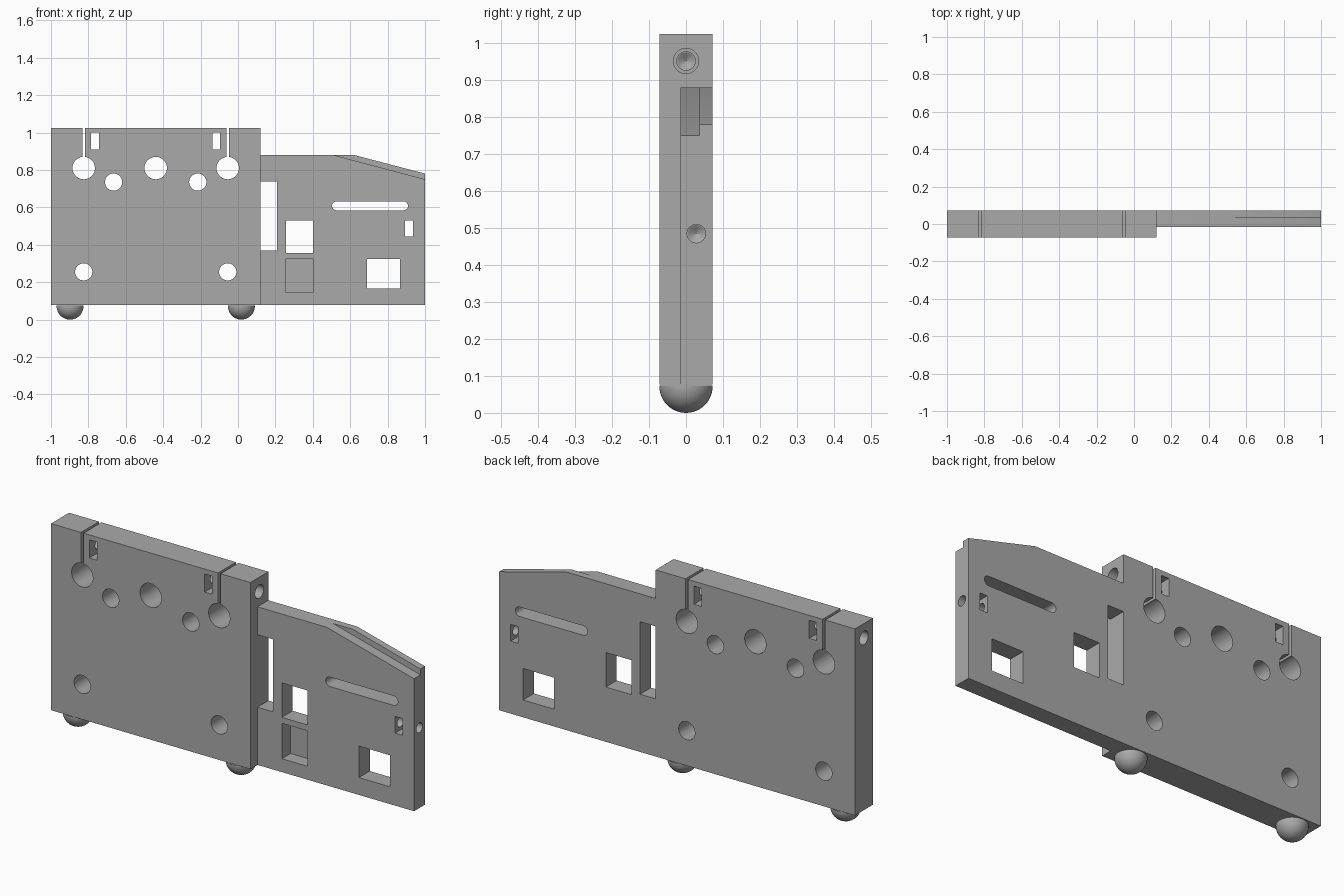
import bpy, bmesh
from math import radians, pi
from mathutils import Matrix, Vector

if "Cube" in bpy.data.objects:
    bpy.data.objects.remove(bpy.data.objects["Cube"])

grey = bpy.data.materials.new("plain grey")
grey.use_nodes = True
grey.diffuse_color = (0.4, 0.4, 0.4, 1)
grey.node_tree.nodes["Principled BSDF"].inputs["Base Color"].default_value = (0.4, 0.4, 0.4, 1)

HALF = 0.072          # half thickness of the thick panel
BASE, TOP = 0.077, 1.025
STEP_X, STEP_Y = 0.12, -0.015
MID = -0.44           # mirror line of the thick panel


def make_object(name, bm):
    bmesh.ops.recalc_face_normals(bm, faces=bm.faces)
    mesh = bpy.data.meshes.new(name)
    bm.to_mesh(mesh)
    bm.free()
    mesh.materials.append(grey)
    obj = bpy.data.objects.new(name, mesh)
    bpy.context.collection.objects.link(obj)
    return obj


def prism(name, points, direction):
    """Extrude a closed outline along a direction."""
    bm = bmesh.new()
    face = bm.faces.new([bm.verts.new(p) for p in points])
    ext = bmesh.ops.extrude_face_region(bm, geom=[face])
    moved = [g for g in ext["geom"] if isinstance(g, bmesh.types.BMVert)]
    bmesh.ops.translate(bm, verts=moved, vec=Vector(direction))
    return make_object(name, bm)


def front_prism(name, outline, y0=-0.2, y1=0.2):
    return prism(name, [(x, y0, z) for x, z in outline], (0, y1 - y0, 0))


def rod(name, start, end, radius, tip=None):
    """Cylinder (or cone, if a tip radius is given) between two points."""
    a, b = Vector(start), Vector(end)
    turn = (b - a).to_track_quat("Z", "Y").to_matrix().to_4x4()
    bm = bmesh.new()
    bmesh.ops.create_cone(bm, cap_ends=True, segments=48, radius1=radius,
                          radius2=radius if tip is None else tip,
                          depth=(b - a).length,
                          matrix=Matrix.Translation((a + b) / 2) @ turn)
    return make_object(name, bm)


def cut(cutter):
    """Subtract a cutter from the body and discard it."""
    mod = body.modifiers.new("cut", "BOOLEAN")
    mod.operation, mod.solver, mod.object = "DIFFERENCE", "EXACT", cutter
    bpy.context.view_layer.objects.active = body
    bpy.ops.object.modifier_apply(modifier=mod.name)
    bpy.data.objects.remove(cutter)


def cut_rect(x0, x1, z0, z1, y1=0.2):
    cut(front_prism("rect_cutter", [(x0, z0), (x1, z0), (x1, z1), (x0, z1)], -0.2, y1))


def cut_round(x, z, radius):
    cut(rod("round_cutter", (x, -0.2, z), (x, 0.2, z), radius))


def cut_drill(x0, x1, y, z, radius):
    """Blind drilled hole along x with a conical end."""
    sign = 1 if x1 > x0 else -1
    cut(rod("drill_cutter", (x0, y, z), (x1, y, z), radius))
    cut(rod("drill_tip_cutter", (x1 - sign * 0.001, y, z),
            (x1 + sign * 0.015, y, z), radius, 0.0005))


# Stepped panel: thick on one side, thin on the other
body = prism("stepped_panel",
             [(-1, -HALF, BASE), (STEP_X, -HALF, BASE), (STEP_X, STEP_Y, BASE),
              (1, STEP_Y, BASE), (1, HALF, BASE), (-1, HALF, BASE)],
             (0, 0, TOP - BASE))

# Lower sloped top of the thin panel, with a deeper slope on its front part
cut(front_prism("top_cutter", [(STEP_X, 0.88), (0.62, 0.88), (1.2, 0.728),
                               (1.2, 1.2), (STEP_X, 1.2)]))
cut(front_prism("slope_cutter", [(0.51, 0.88), (1.2, 0.697), (1.2, 1.2), (0.51, 1.2)],
                -0.2, 0.036))

# Holes, clamp slits and nut pockets, mirrored across the thick panel
cut_round(MID, 0.81, 0.06)
for s in (-1, 1):
    cut_round(MID + s * 0.385, 0.81, 0.06)
    cut_round(MID + s * 0.225, 0.735, 0.046)
    cut_round(MID + s * 0.385, 0.255, 0.046)
    slit = MID + s * 0.385
    cut_rect(slit - 0.007, slit + 0.007, 0.82, 1.2)
    nut = MID + s * 0.324
    cut_rect(nut - 0.021, nut + 0.021, 0.908, 1.0)
    cut(rod("clearance_cutter", (MID + s * 0.7, 0, 0.952), (slit, 0, 0.952), 0.034))
    cut_drill(slit + s * 0.005, MID + s * 0.25, 0, 0.952, 0.025)

# Windows of the thin panel
cut_rect(STEP_X, 0.208, 0.37, 0.738)
cut_rect(0.257, 0.4, 0.355, 0.53)
cut_rect(0.69, 0.865, 0.165, 0.325)
cut_rect(0.893, 0.935, 0.445, 0.53)
cut_rect(0.257, 0.4, 0.145, 0.325, y1=0.055)
cut_drill(1.1, 0.83, 0.028, 0.485, 0.025)

# Long slot with rounded ends
ends = []
for x, first in ((0.885, -pi / 2), (0.527, pi / 2)):
    for i in range(17):
        v = Matrix.Rotation(first + pi * i / 16, 2) @ Vector((0.024, 0))
        ends.append((x + v.x, 0.608 + v.y))
cut(front_prism("slot_cutter", ends))

# Round feet
feet = []
for side, x in (("right", -0.898), ("left", 0.018)):
    bm = bmesh.new()
    bmesh.ops.create_uvsphere(bm, u_segments=48, v_segments=24, radius=HALF)
    bmesh.ops.bisect_plane(bm, geom=bm.verts[:] + bm.edges[:] + bm.faces[:],
                           plane_co=(0, 0, 0.002), plane_no=(0, 0, 1), clear_outer=True)
    bmesh.ops.translate(bm, verts=bm.verts, vec=(x, 0, HALF))
    feet.append(make_object(side + "_foot", bm))

# Smooth shading with sharp edges kept
for obj in [body] + feet:
    bpy.ops.object.select_all(action="DESELECT")
    obj.select_set(True)
    bpy.context.view_layer.objects.active = obj
    bpy.ops.object.shade_smooth_by_angle(angle=radians(30))
